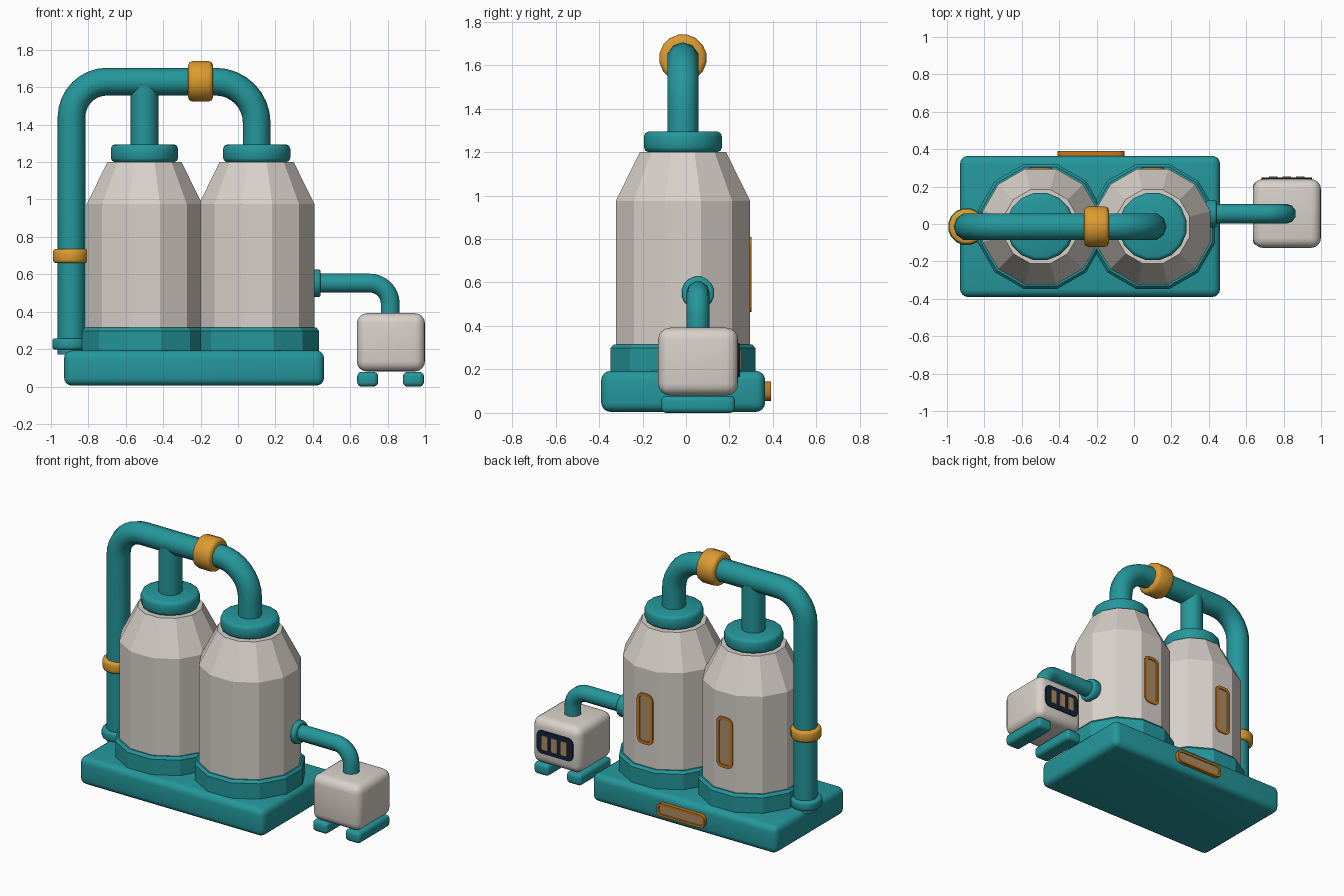
import bpy, bmesh
from math import pi, cos, sin, radians
from mathutils import Vector, Matrix

default = bpy.data.objects.get("Cube")
if default:
    bpy.data.objects.remove(default, do_unlink=True)


def material(name, rgb):
    m = bpy.data.materials.new(name)
    m.use_nodes = True
    m.diffuse_color = (*rgb, 1)
    m.node_tree.nodes["Principled BSDF"].inputs["Base Color"].default_value = (*rgb, 1)
    return m


TEAL = material("teal", (0.018, 0.31, 0.33))
WHITE = material("warm white", (0.69, 0.64, 0.59))
ORANGE = material("orange", (0.72, 0.33, 0.03))
RUST = material("dark orange", (0.54, 0.19, 0.015))
TAN = material("tan glass", (0.42, 0.27, 0.13))
NAVY = material("navy", (0.008, 0.017, 0.04))

CY = -0.014            # centre line of tanks and main pipe
PUMP_Y = 0.056         # centre line of the pump
TANKS = {"right": -0.5, "left": 0.1}


def add(name, mesh, mats, smooth=None):
    for m in mats:
        mesh.materials.append(m)
    if smooth:
        mesh.shade_smooth()
        mesh.set_sharp_from_angle(angle=radians(smooth))
    obj = bpy.data.objects.new(name, mesh)
    bpy.context.collection.objects.link(obj)
    return obj


def finish(name, bm, mats, smooth=None):
    bmesh.ops.recalc_face_normals(bm, faces=bm.faces)
    mesh = bpy.data.meshes.new(name)
    bm.to_mesh(mesh)
    bm.free()
    return add(name, mesh, mats, smooth)


def lathe(name, profile, sides, loc, mat, axis="Z", smooth=None):
    """Closed solid turned from (radius, height) points around an axis."""
    bm = bmesh.new()
    rings = []
    for r, z in profile:
        angles = [2 * pi * (i + 0.5) / sides for i in range(sides)]
        rings.append([bm.verts.new((r * cos(a), r * sin(a), z)) for a in angles])
    for low, high in zip(rings, rings[1:]):
        for i in range(sides):
            j = (i + 1) % sides
            bm.faces.new((low[i], low[j], high[j], high[i]))
    bm.faces.new(rings[0][::-1])
    bm.faces.new(rings[-1])
    if axis == "X":
        bm.transform(Matrix.Rotation(pi / 2, 4, "Y"))
    bm.transform(Matrix.Translation(loc))
    return finish(name, bm, [mat], smooth)


def ring(name, radius, width, loc, mat, axis="Z", edge=0.02, sides=16):
    """Disc with rounded rims, centred on loc."""
    h, c = width / 2, edge * 0.3
    half = [(radius - edge, h), (radius - c, h - c), (radius, h - edge)]
    profile = [(r, -z) for r, z in half] + half[::-1]
    return lathe(name, profile, sides, loc, mat, axis, 50)


def box(name, x, y, z, mat, bevel):
    """Rounded box from its (min, max) ranges."""
    bm = bmesh.new()
    bmesh.ops.create_cube(bm, size=1)
    for v in bm.verts:
        v.co = [lo + (c + 0.5) * (hi - lo) for c, (lo, hi) in zip(v.co, (x, y, z))]
    bmesh.ops.bevel(bm, geom=bm.edges[:], offset=bevel, segments=4,
                    profile=0.5, affect="EDGES")
    return finish(name, bm, [mat], 35)


def plate(name, centre, width, height, radius, mats, depth=0.03, rim=0):
    """Rounded plate facing +y; with a rim its middle is recessed glass."""
    bm = bmesh.new()
    bmesh.ops.create_cube(bm, size=1)
    bm.transform(Matrix.Diagonal((width, depth, height, 1)))
    bm.transform(Matrix.Translation(Vector(centre) - Vector((0, depth / 2, 0))))
    corners = [e for e in bm.edges
               if abs(e.verts[0].co.y - e.verts[1].co.y) > depth / 2]
    bmesh.ops.bevel(bm, geom=corners, offset=radius, segments=4,
                    profile=0.5, affect="EDGES")
    if rim:
        bm.normal_update()
        front = max(bm.faces, key=lambda f: f.normal.y * f.calc_area())
        bmesh.ops.inset_individual(bm, faces=[front], thickness=rim, depth=0)
        bmesh.ops.inset_individual(bm, faces=[front], thickness=0.002, depth=-0.005)
        front.material_index = 1
    return finish(name, bm, mats, 35)


def pipe(name, points, radius, bends=()):
    """Round pipe through points, with a quarter bend at each inner point."""
    pts = [Vector(p) for p in points]
    path = [pts[0]]
    for a, p, b, r in zip(pts, pts[1:], pts[2:], bends):
        d1, d2 = (a - p).normalized() * r, (b - p).normalized() * r
        for i in range(9):
            t = i / 8 * pi / 2
            path.append(p + d1 * (1 - sin(t)) + d2 * (1 - cos(t)))
    path.append(pts[-1])
    curve = bpy.data.curves.new(name, "CURVE")
    curve.dimensions = "3D"
    curve.bevel_depth = radius
    curve.bevel_resolution = 3
    curve.use_fill_caps = True
    spline = curve.splines.new("POLY")
    spline.points.add(len(path) - 1)
    for sp, p in zip(spline.points, path):
        sp.co = (*p, 1)
    temp = bpy.data.objects.new(name + "_path", curve)
    mesh = bpy.data.meshes.new_from_object(temp)
    bpy.data.objects.remove(temp)
    mesh.materials.clear()
    return add(name, mesh, [TEAL], 50)


# Base slab with its back lamp
box("base", (-0.93, 0.46), (-0.39, 0.364), (0.005, 0.193), TEAL, 0.042)
plate("base_lamp", (-0.23, 0.39, 0.1), 0.36, 0.09, 0.035, [RUST, TAN], rim=0.016)

# Tanks with collar, cap and back window
for side, x in TANKS.items():
    at = (x, CY, 0)
    lathe(side + "_tank", [(0.32, 0.25), (0.32, 0.975), (0.205, 1.2)], 12, at, WHITE)
    lathe(side + "_tank_collar",
          [(0.345, 0.18), (0.345, 0.298), (0.33, 0.315)], 12, at, TEAL)
    ring(side + "_tank_cap", 0.183, 0.095, (x, CY, 1.247), TEAL, edge=0.022)
    plate(side + "_tank_window", (x, 0.302, 0.637), 0.12, 0.345, 0.04,
          [RUST, TAN], rim=0.02)

# Main pipe, its branch and its fittings
pipe("main_pipe", [(-0.89, CY, 0.17), (-0.89, CY, 1.63),
                   (0.1, CY, 1.63), (0.1, CY, 1.26)], 0.074, (0.19, 0.22))
pipe("branch_pipe", [(-0.5, CY, 1.26), (-0.5, CY, 1.62)], 0.074)
ring("main_pipe_foot", 0.1, 0.06, (-0.895, CY, 0.228), TEAL, edge=0.012)
ring("lower_pipe_band", 0.096, 0.075, (-0.895, CY, 0.698), ORANGE, edge=0.015)
ring("upper_pipe_band", 0.11, 0.133, (-0.2, CY, 1.632), ORANGE, "X", 0.022)

# Pump pipe and wall flange
pipe("pump_pipe", [(0.35, 0.055, 0.553), (0.814, 0.055, 0.553),
                   (0.814, 0.055, 0.36)], 0.053, (0.11,))
ring("pump_pipe_flange", 0.076, 0.06, (0.412, 0.055, 0.552), TEAL, "X", 0.012)

# Pump housing, feet and control panel
box("pump_housing", (0.635, 1.0), (-0.128, 0.24), (0.08, 0.392), WHITE, 0.055)
for side, x in (("right", 0.693), ("left", 0.938)):
    box(side + "_pump_foot", (x - 0.056, x + 0.056), (-0.115, 0.226),
        (0, 0.078), TEAL, 0.024)
plate("control_panel", (0.817, 0.248, 0.242), 0.27, 0.155, 0.035, [NAVY])
for i in (-1, 0, 1):
    plate("panel_light_%d" % (i + 2), (0.817 + i * 0.072, 0.253, 0.242),
          0.045, 0.095, 0.01, [TAN], depth=0.008)
